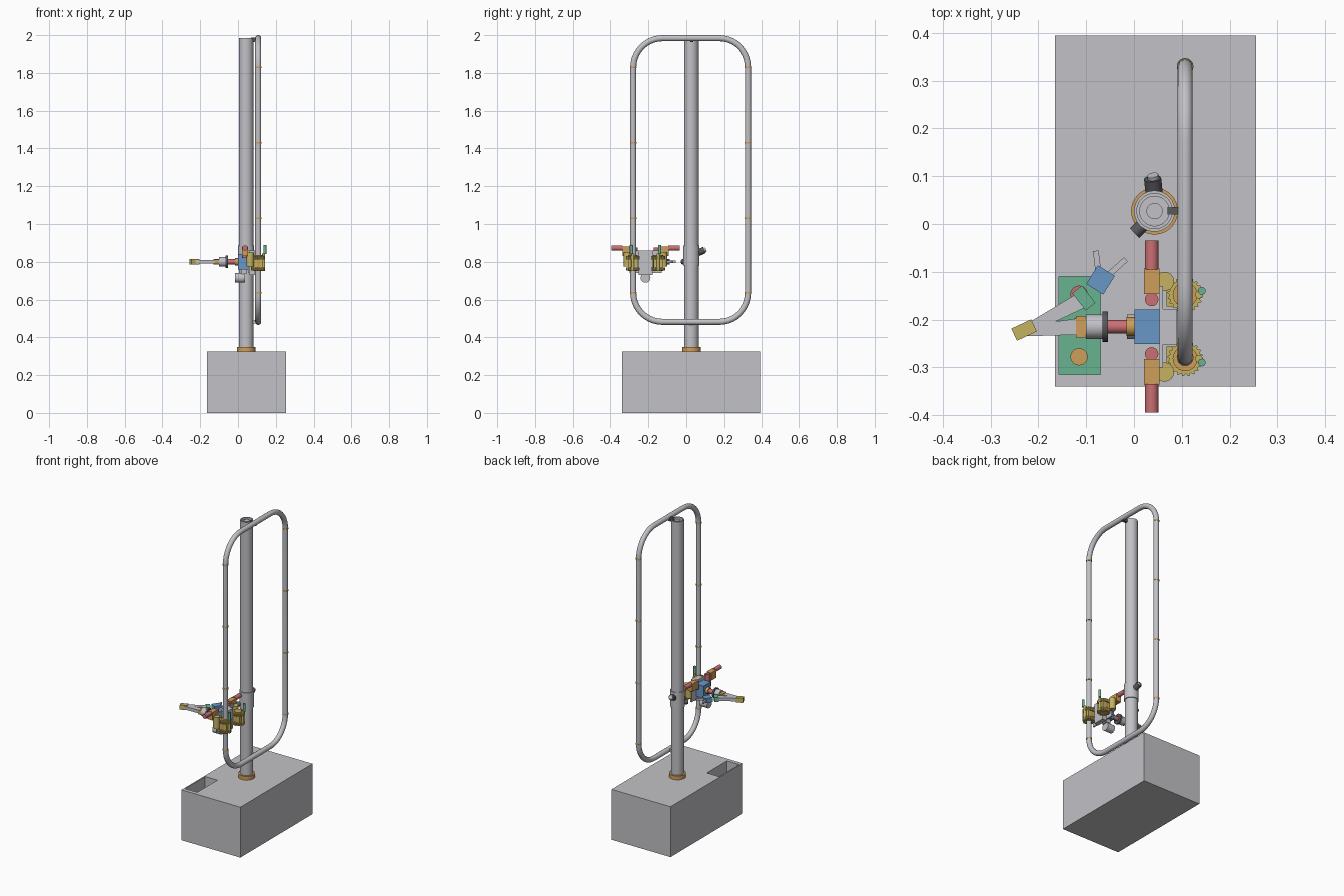
import bpy, bmesh, math
from mathutils import Vector, Matrix

if "Cube" in bpy.data.objects:
    bpy.data.objects.remove(bpy.data.objects["Cube"], do_unlink=True)


def material(name, rgb):
    m = bpy.data.materials.new(name)
    m.use_nodes = True
    m.diffuse_color = (*rgb, 1)
    m.node_tree.nodes["Principled BSDF"].inputs["Base Color"].default_value = (*rgb, 1)
    return m


GREY = material("light grey", (0.54, 0.54, 0.57))
DARK = material("dark grey", (0.1, 0.1, 0.11))
ORANGE = material("orange", (0.62, 0.34, 0.1))
GOLD = material("gold", (0.56, 0.45, 0.12))
RED = material("red", (0.6, 0.16, 0.17))
BLUE = material("blue", (0.14, 0.31, 0.58))
GREEN = material("green", (0.14, 0.45, 0.28))


def finish(name, bm, *mats, smooth=False):
    bmesh.ops.recalc_face_normals(bm, faces=bm.faces)
    mesh = bpy.data.meshes.new(name)
    bm.to_mesh(mesh)
    bm.free()
    ob = bpy.data.objects.new(name, mesh)
    bpy.context.collection.objects.link(ob)
    for m in mats:
        mesh.materials.append(m)
    if smooth:
        smooth_object(ob)
    return ob


def smooth_object(ob):
    bpy.ops.object.select_all(action='DESELECT')
    ob.select_set(True)
    bpy.context.view_layer.objects.active = ob
    bpy.ops.object.shade_smooth_by_angle(angle=math.radians(35))


def box(name, centre, size, mat, turn=0):
    bm = bmesh.new()
    m = Matrix.Translation(centre) @ Matrix.Rotation(math.radians(turn), 4, 'Z') @ Matrix.Diagonal((*size, 1))
    bmesh.ops.create_cube(bm, size=1, matrix=m)
    return finish(name, bm, mat)


def rod(name, a, b, r, mat, r2=None, sides=24):
    a, b = Vector(a), Vector(b)
    d = b - a
    bm = bmesh.new()
    m = Matrix.Translation((a + b) / 2) @ d.to_track_quat('Z', 'Y').to_matrix().to_4x4()
    bmesh.ops.create_cone(bm, cap_ends=True, segments=sides, radius1=r,
                          radius2=r if r2 is None else r2, depth=d.length, matrix=m)
    return finish(name, bm, mat, smooth=True)


def bar(name, a, b, w1, w2, h, mat):
    """Tapered flat link between two points."""
    a, b = Vector(a), Vector(b)
    side = (b - a).cross(Vector((0, 0, 1))).normalized()
    bm = bmesh.new()
    base = [bm.verts.new(p - Vector((0, 0, h / 2))) for p in
            (a + side * w1 / 2, b + side * w2 / 2, b - side * w2 / 2, a - side * w1 / 2)]
    f = bm.faces.new(base)
    top = bmesh.ops.extrude_face_region(bm, geom=[f])["geom"]
    bmesh.ops.translate(bm, vec=(0, 0, h), verts=[v for v in top if isinstance(v, bmesh.types.BMVert)])
    return finish(name, bm, mat)


def gear(name, x, y, z, h, r, teeth, mat):
    bm = bmesh.new()
    bmesh.ops.create_cone(bm, cap_ends=True, segments=teeth * 4, radius1=r, radius2=r,
                          depth=h, matrix=Matrix.Translation((x, y, z)))
    for v in bm.verts:
        step = round(math.atan2(v.co.y - y, v.co.x - x) / math.tau * teeth * 4)
        if step % 4 < 2:
            v.co.x, v.co.y = x + (v.co.x - x) * 0.88, y + (v.co.y - y) * 0.88
    return finish(name, bm, mat)


# base block with an open pocket sunk into its top
bm = bmesh.new()
bmesh.ops.create_cube(bm, size=1, matrix=Matrix.Translation((0.045, 0.0275, 0.1625))
                      @ Matrix.Diagonal((0.42, 0.735, 0.325, 1)))
top = max(bm.faces, key=lambda f: f.calc_center_median().z)
mid = top.calc_center_median()
bmesh.ops.inset_individual(bm, faces=[top], thickness=0.05)
for v in top.verts:
    v.co.x = -0.07 if v.co.x > mid.x else -0.157
    v.co.y = -0.11 if v.co.y > mid.y else -0.315
floor = bmesh.ops.extrude_discrete_faces(bm, faces=[top])["faces"][0]
bmesh.ops.translate(bm, vec=(0, 0, -0.15), verts=floor.verts)
floor.material_index = 1
finish("base_block", bm, GREY, GREEN)

# posts in the pocket
for i, (y, mat) in enumerate(((-0.278, ORANGE), (-0.213, ORANGE), (-0.147, RED))):
    rod(f"pocket_post_{i}", (-0.115, y, 0.175), (-0.115, y, 0.27), 0.018, mat)

# column, hollow at the top, with its foot collar and sleeve
CX, CY = 0.043, 0.027
bm = bmesh.new()
profile = [(0.038, 0.325), (0.038, 1.985), (0.031, 1.985), (0.031, 1.93), (0, 1.93)]
vs = [bm.verts.new((CX + r, CY, z)) for r, z in profile]
edges = [bm.edges.new(p) for p in zip(vs, vs[1:])]
bmesh.ops.spin(bm, geom=vs + edges, cent=(CX, CY, 0), axis=(0, 0, 1), angle=math.tau, steps=36)
bmesh.ops.remove_doubles(bm, verts=bm.verts, dist=1e-4)
finish("column", bm, GREY, smooth=True)
rod("column_core", (CX, CY, 1.93), (CX, CY, 1.98), 0.017, GREY)
rod("foot_collar", (CX, CY, 0.32), (CX, CY, 0.35), 0.049, ORANGE, sides=36)
rod("column_sleeve", (CX, CY, 0.78), (CX, CY, 0.885), 0.043, GREY, sides=36)
rod("rear_clamp_knob", (CX, CY + 0.03, 0.845), (CX - 0.004, CY + 0.068, 0.862), 0.018, DARK)
rod("rear_clamp_tip", (CX, CY + 0.055, 0.855), (CX - 0.004, CY + 0.075, 0.865), 0.012, GREY)
rod("front_clamp_knob", (CX - 0.02, CY - 0.025, 0.8), (CX - 0.042, CY - 0.046, 0.8), 0.014, DARK)

# closed tube loop with rounded corners
LX, Y0, Y1, Z0, Z1, R = 0.107, -0.28, 0.33, 0.482, 1.984, 0.155
curve = bpy.data.curves.new("tube_loop", 'CURVE')
curve.dimensions = '3D'
curve.bevel_depth = 0.016
curve.bevel_resolution = 6
points = []
for k, (y, z) in enumerate(((Y1 - R, Z1 - R), (Y0 + R, Z1 - R), (Y0 + R, Z0 + R), (Y1 - R, Z0 + R))):
    for j in range(11):
        t = math.radians(90 * k + 9 * j)
        points.append((LX, y + R * math.cos(t), z + R * math.sin(t)))
spline = curve.splines.new('POLY')
spline.points.add(len(points) - 1)
for p, co in zip(spline.points, points):
    p.co = (*co, 1)
spline.use_cyclic_u = True
curve.materials.append(GREY)
loop = bpy.data.objects.new("tube_loop", curve)
bpy.context.collection.objects.link(loop)
bpy.ops.object.select_all(action='DESELECT')
loop.select_set(True)
bpy.context.view_layer.objects.active = loop
bpy.ops.object.convert(target='MESH')
smooth_object(bpy.context.view_layer.objects.active)

# joint bands along the straight tubes and brackets to the column
for y in (Y0, Y1):
    for z in (0.635, 1.03, 1.43, 1.83):
        rod("joint_band", (LX, y, z - 0.004), (LX, y, z + 0.004), 0.0175, ORANGE)
box("top_bracket", (0.09, 0.028, 1.975), (0.04, 0.016, 0.025), DARK)
box("bottom_bracket", (0.09, 0.028, 0.482), (0.03, 0.016, 0.02), GREY)

# carriage: two mirrored drive units on a back plate
MY, AZ = -0.215, 0.8
box("carriage_plate", (0.057, MY, 0.8), (0.008, 0.17, 0.12), GREY)
box("carriage_body", (0.075, MY, 0.795), (0.03, 0.075, 0.13), GREY)
for s, side in ((-1, "front"), (1, "back")):
    y = MY + s * 0.067
    rod(side + "_drive_motor", (0.037, MY + s * 0.12, 0.873), (0.037, MY + s * 0.18, 0.873), 0.014, RED)
    box(side + "_gearbox", (0.037, MY + s * 0.095, 0.855), (0.033, 0.054, 0.05), ORANGE)
    rod(side + "_pinion_motor", (0.037, MY + s * 0.057, 0.82), (0.037, MY + s * 0.057, 0.875), 0.014, RED)
    rod(side + "_idler", (0.064, MY + s * 0.095, 0.775), (0.064, MY + s * 0.095, 0.85), 0.02, GOLD)
    for z in (0.762, 0.822):
        gear(side + "_gear", LX, y, z, 0.018, 0.037, 20, GOLD)
    rod(side + "_gear_hub", (LX, y, 0.75), (LX, y, 0.835), 0.026, ORANGE)
    box(side + "_gear_bracket", (0.1, y, 0.792), (0.064, 0.05, 0.042), GOLD)
    rod(side + "_gear_post", (0.136, y, 0.752), (0.136, y, 0.845), 0.008, GOLD)
    rod(side + "_switch", (0.142, MY + s * 0.075, 0.84), (0.142, MY + s * 0.075, 0.888), 0.008, GREEN)

# arm base and its wrist drive
box("arm_base", (0.027, MY, AZ), (0.052, 0.073, 0.08), BLUE)
rod("lower_motor", (-0.015, MY, 0.715), (0.038, MY, 0.715), 0.026, GREY)
box("lower_motor_mount", (0.03, MY, 0.75), (0.03, 0.04, 0.03), GREY)
rod("wrist_flange", (-0.016, MY, AZ), (0.002, MY, AZ), 0.02, ORANGE)
rod("wrist_motor", (-0.055, MY, AZ), (-0.014, MY, AZ), 0.014, RED)
rod("wrist_disc", (-0.066, MY, AZ), (-0.054, MY, AZ), 0.032, DARK)
rod("wrist_body", (-0.1, MY, AZ), (-0.065, MY, AZ), 0.026, GREY)
box("wrist_clamp", (-0.11, MY, AZ), (0.022, 0.045, 0.026), ORANGE)

# folded arm and gripper
bar("upper_link", (-0.12, MY, AZ), (-0.225, -0.224, AZ), 0.034, 0.022, 0.02, GREY)
box("elbow", (-0.23, -0.222, AZ), (0.046, 0.028, 0.03), GOLD, 25)
bar("lower_link", (-0.215, -0.216, AZ), (-0.11, -0.16, AZ), 0.022, 0.034, 0.02, GREY)
box("gripper_joint", (-0.105, -0.155, AZ), (0.026, 0.046, 0.028), GREEN, 38)
box("gripper_body", (-0.07, -0.117, AZ), (0.042, 0.046, 0.03), BLUE, -32)
bar("gripper_finger_left", (-0.06, -0.113, AZ), (-0.017, -0.074, AZ), 0.012, 0.012, 0.012, GREY)
bar("gripper_finger_right", (-0.074, -0.105, AZ), (-0.08, -0.056, AZ), 0.012, 0.012, 0.012, GREY)
